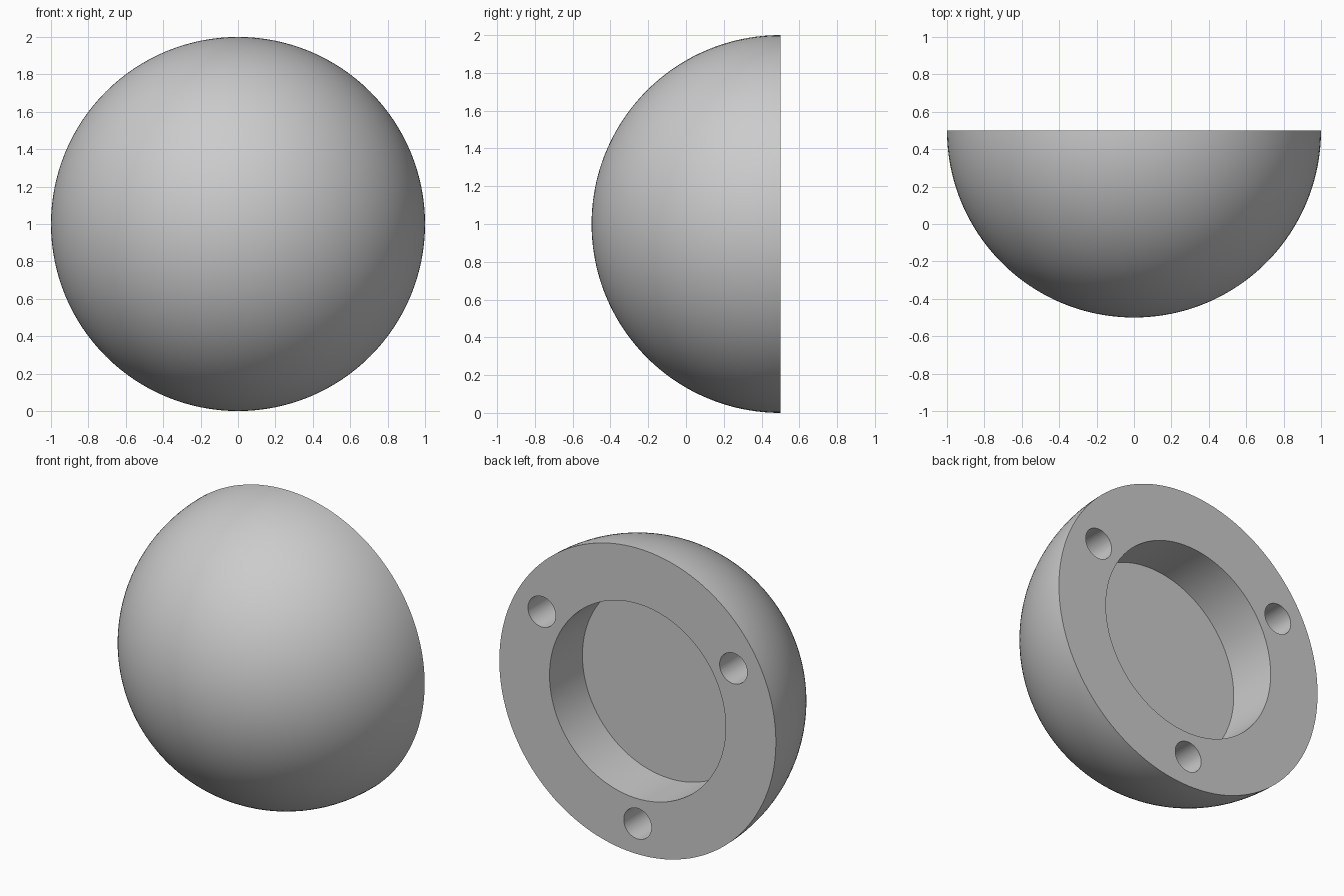
import bpy, bmesh, math
from mathutils import Vector, Matrix

default = bpy.data.objects.get("Cube")
if default:
    bpy.data.objects.remove(default, do_unlink=True)

SEGMENTS = 128
RADIUS = 1.0
POCKET_RADIUS, POCKET_DEPTH = 0.637, 0.34
HOLE_RADIUS, HOLE_DEPTH, HOLE_RING = 0.1, 0.34, 0.8
CENTRE = Vector((0, 0.5, 1))          # middle of the flat back face

grey = bpy.data.materials.new("plain grey")
grey.use_nodes = True
grey.diffuse_color = (0.6, 0.6, 0.6, 1)
grey.node_tree.nodes["Principled BSDF"].inputs["Base Color"].default_value = (0.6, 0.6, 0.6, 1)


def add_object(name, bm):
    bmesh.ops.recalc_face_normals(bm, faces=bm.faces)
    mesh = bpy.data.meshes.new(name)
    bm.to_mesh(mesh)
    bm.free()
    mesh.materials.append(grey)
    obj = bpy.data.objects.new(name, mesh)
    bpy.context.collection.objects.link(obj)
    return obj


# Half dome with a round pocket: one profile turned about the y axis
steps = 48
arc = [math.pi / 2 * i / steps for i in range(steps + 1)]
profile = [(RADIUS * math.sin(a), -RADIUS * math.cos(a)) for a in arc]
profile += [(POCKET_RADIUS, 0), (POCKET_RADIUS, -POCKET_DEPTH), (0, -POCKET_DEPTH)]
bm = bmesh.new()
verts = [bm.verts.new(CENTRE + Vector((r, y, 0))) for r, y in profile]
edges = [bm.edges.new(pair) for pair in zip(verts, verts[1:])]
bmesh.ops.spin(bm, geom=verts + edges, cent=CENTRE, axis=(0, 1, 0),
               angle=math.tau, steps=SEGMENTS, use_merge=True)
bmesh.ops.remove_doubles(bm, verts=bm.verts, dist=0.0001)
dome = add_object("half_dome", bm)

# Three blind screw holes spaced evenly around the pocket
bm = bmesh.new()
for degrees in (30, 150, 270):
    a = math.radians(degrees)
    place = CENTRE + Vector((HOLE_RING * math.cos(a), 0, HOLE_RING * math.sin(a)))
    bmesh.ops.create_cone(bm, cap_ends=True, segments=48, radius1=HOLE_RADIUS,
                          radius2=HOLE_RADIUS, depth=2 * HOLE_DEPTH,
                          matrix=Matrix.Translation(place) @ Matrix.Rotation(math.pi / 2, 4, "X"))
cutter = add_object("hole_cutter", bm)
cutter.hide_render = True

cut = dome.modifiers.new("screw holes", "BOOLEAN")
cut.operation = "DIFFERENCE"
cut.solver = "EXACT"
cut.object = cutter

# Apply the cut, then smooth the curved walls and keep the rims sharp
bpy.ops.object.select_all(action="DESELECT")
dome.select_set(True)
bpy.context.view_layer.objects.active = dome
bpy.ops.object.modifier_apply(modifier=cut.name)
bpy.data.objects.remove(cutter, do_unlink=True)
bpy.ops.object.shade_smooth_by_angle(angle=math.radians(30))
